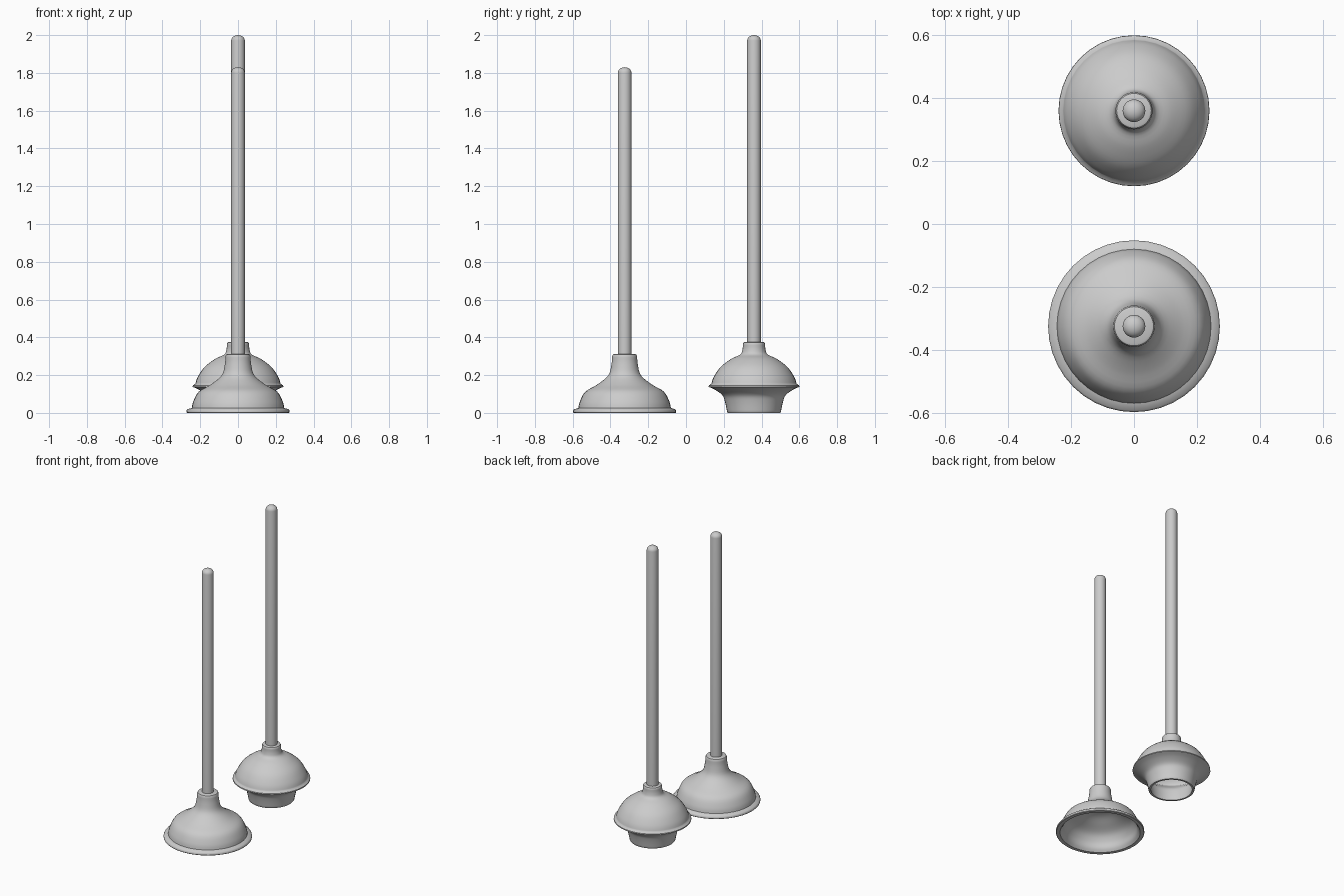
import bpy, bmesh, math

if "Cube" in bpy.data.objects:
    bpy.data.objects.remove(bpy.data.objects["Cube"])


def smooth_path(points, steps=4):
    """Catmull-Rom curve through (radius, z) points."""
    out = []
    for i in range(len(points) - 1):
        p0, p1 = points[max(i - 1, 0)], points[i]
        p2, p3 = points[i + 1], points[min(i + 2, len(points) - 1)]
        for s in range(steps):
            t = s / steps
            out.append(tuple(
                0.5 * (2 * b + (c - a) * t + (2 * a - 5 * b + 4 * c - d) * t * t
                       + (3 * b - a - 3 * c + d) * t ** 3)
                for a, b, c, d in zip(p0, p1, p2, p3)))
    return out + [points[-1]]


def lathe(name, profile, y, sides=40):
    """Revolve a profile around a vertical axis at the given y."""
    bm = bmesh.new()
    rings = []
    for r, z in profile:
        if r < 1e-5:
            rings.append([bm.verts.new((0, 0, z))] * sides)
        else:
            rings.append([bm.verts.new((r * math.cos(2 * math.pi * k / sides),
                                        r * math.sin(2 * math.pi * k / sides), z))
                          for k in range(sides)])
    for a, b in zip(rings, rings[1:]):
        for k in range(sides):
            n = (k + 1) % sides
            bm.faces.new(list(dict.fromkeys((a[k], a[n], b[n], b[k]))))
    bmesh.ops.recalc_face_normals(bm, faces=bm.faces)
    mesh = bpy.data.meshes.new(name)
    bm.to_mesh(mesh)
    bm.free()
    obj = bpy.data.objects.new(name, mesh)
    bpy.context.collection.objects.link(obj)
    obj.location.y = y
    bpy.ops.object.select_all(action='DESELECT')
    obj.select_set(True)
    bpy.context.view_layer.objects.active = obj
    bpy.ops.object.shade_smooth_by_angle(angle=math.radians(40))
    return obj


def handle(name, bottom, top, y, r=0.036, dome=0.028):
    """Round stick with a softly domed tip."""
    tip = [(r * math.cos(a), top - dome + dome * math.sin(a))
           for a in (i * math.pi / 12 for i in range(6))]
    lathe(name, [(0, bottom), (r, bottom)] + tip + [(0, top)], y, 32)


# Simple cup plunger: outer bell, collar, then the hollow inside
cup_y = -0.325
collar = [(0, 0.312), (0.055, 0.312), (0.062, 0.309), (0.066, 0.300)]
bell = smooth_path([(0.066, 0.300), (0.070, 0.255), (0.087, 0.198), (0.145, 0.150),
                    (0.208, 0.112), (0.237, 0.060), (0.245, 0.026)])
rim = [(0.268, 0.019), (0.273, 0.012), (0.273, 0.003), (0.270, 0), (0.248, 0)]
hollow = smooth_path([(0.248, 0), (0.232, 0.022), (0.220, 0.060), (0.190, 0.100),
                      (0.130, 0.132), (0.070, 0.158), (0, 0.168)])
lathe("cup_plunger_rubber", collar + bell[1:] + rim + hollow[1:], cup_y)
handle("cup_plunger_handle", 0.20, 1.83, cup_y)

# Flange plunger: dome, sharp rim, narrow funnel, then the hollow inside
flange_y = 0.36
collar = [(0, 0.376), (0.048, 0.376), (0.055, 0.373), (0.059, 0.365)]
dome = smooth_path([(0.059, 0.365), (0.061, 0.335), (0.073, 0.309), (0.120, 0.286),
                    (0.177, 0.243), (0.213, 0.190), (0.226, 0.154)])
lip = [(0.239, 0.145), (0.240, 0.138)]
funnel = smooth_path([(0.240, 0.138), (0.205, 0.122), (0.168, 0.094), (0.154, 0.060),
                      (0.142, 0.004)])
mouth = [(0.139, 0), (0.127, 0)]
hollow = smooth_path([(0.127, 0), (0.138, 0.060), (0.152, 0.100), (0.190, 0.136),
                      (0.205, 0.160), (0.163, 0.230), (0.110, 0.268), (0, 0.284)])
lathe("flange_plunger_rubber", collar + dome[1:] + lip + funnel[1:] + mouth + hollow[1:],
      flange_y)
handle("flange_plunger_handle", 0.30, 2.0, flange_y)
